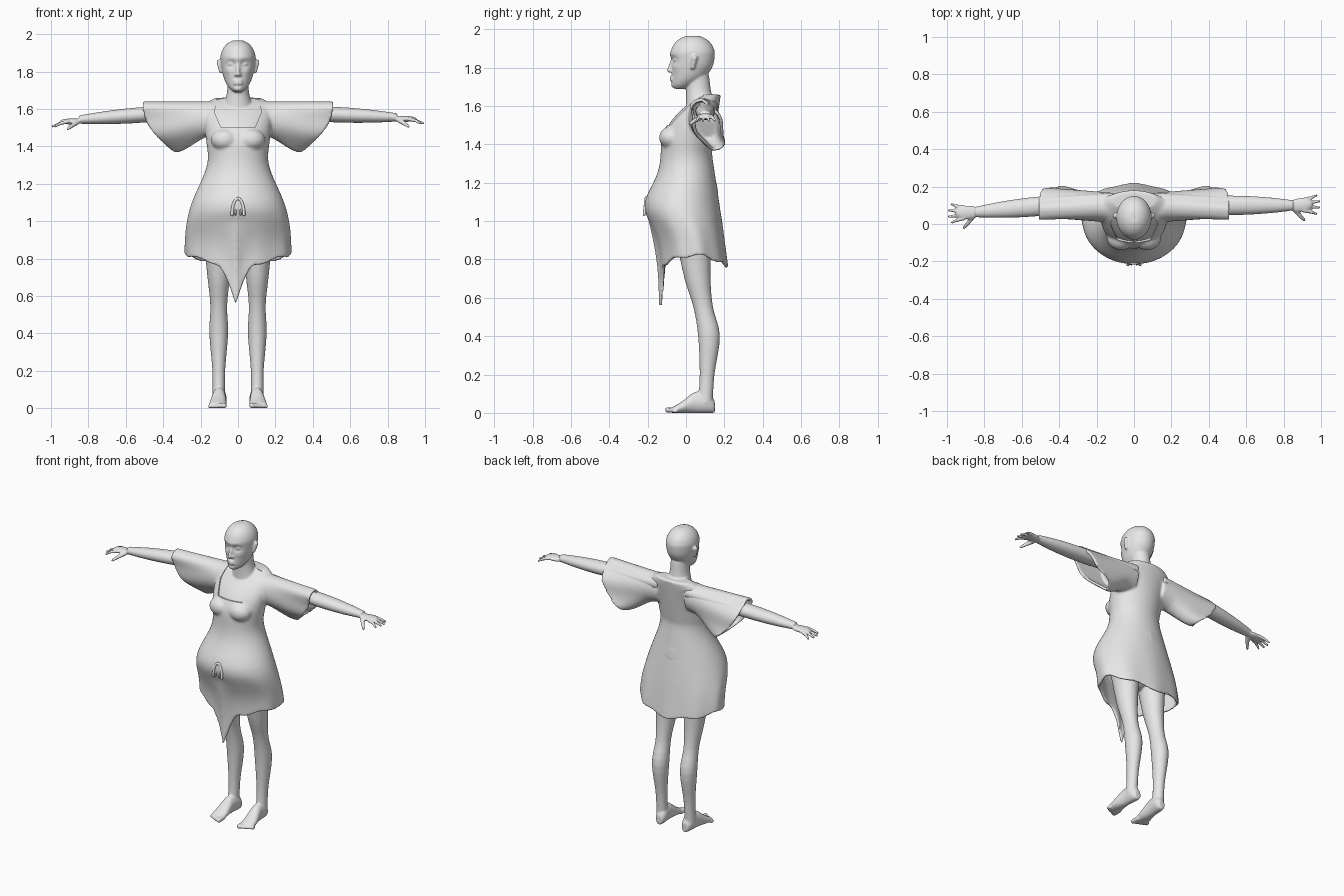
import bpy, bmesh
from math import sin, cos, pi, exp
from mathutils import Vector, Matrix

cube = bpy.data.objects.get("Cube")
if cube:
    bpy.data.objects.remove(cube)
shade = .8
clay = bpy.data.materials.new("plain_grey")
clay.use_nodes = True
clay.diffuse_color = (shade, shade, shade, 1)
clay.node_tree.nodes["Principled BSDF"].inputs["Base Color"].default_value = clay.diffuse_color

def bump(value, centre, spread):
    """Bell curve used for every swelling and dent."""
    return exp(-((value - centre) / spread) ** 2)

def spline(rings, steps=4):
    """Smooth in-between rings (Catmull-Rom)."""
    out = []
    last = len(rings) - 1
    for i in range(last):
        before, here, there, after = (Vector(rings[max(0, min(last, i + k))]) for k in range(-1, 3))
        for step in range(steps):
            t = step / steps
            leave, arrive = (there - before) / 2, (after - here) / 2
            out.append(here.lerp(there, t * t * (3 - 2 * t)) + leave * (t * (1 - t) ** 2) - arrive * (t * t * (1 - t)))
    return out + [Vector(rings[-1])]

def loft(bm, axis, rings, side=1, warp=None, wall=0, segments=64):
    """Closed loft of ellipses along an axis; a wall thickness hollows out the far half."""
    path = [(ring, 0) for ring in spline(rings)]
    if wall:
        path += [(ring, wall) for ring, _ in reversed(path[len(path) // 2:])]
    loops = []
    for (t, a, b, radius_a, radius_b), inset in path:
        loop = []
        for i in range(segments):
            angle = 2 * pi * i / segments
            u = a + (radius_a - inset) * cos(angle)
            v = b + (radius_b - inset) * sin(angle)
            point = Vector({"x": (t, u, v), "y": (u, t, v), "z": (u, v, t)}[axis])
            if warp:
                warp(point, t, angle)
            point.x *= side
            loop.append(bm.verts.new(point))
        loops.append(loop)
    for lower, upper in zip(loops, loops[1:]):
        for i in range(segments):
            bm.faces.new((lower[i - 1], lower[i], upper[i], upper[i - 1]))
    bm.faces.new(loops[0])
    bm.faces.new(loops[-1])

def ball(bm, centre, size):
    matrix = Matrix.Translation(centre) @ Matrix.Diagonal((*size, 1))
    bmesh.ops.create_uvsphere(bm, u_segments=24, v_segments=16, radius=1, matrix=matrix)

def rod(bm, points, start, end):
    """Tapered segments with round joints, for fingers, toes and trims."""
    points = [Vector(p) for p in points]
    count = len(points) - 1
    radii = [start + (end - start) * i / count for i in range(count + 1)]
    for point, radius in zip(points, radii):
        ball(bm, point, (radius, radius, radius))
    for i in range(count):
        span = points[i + 1] - points[i]
        matrix = Matrix.Translation(points[i] + span / 2) @ span.to_track_quat("Z", "Y").to_matrix().to_4x4()
        bmesh.ops.create_cone(bm, cap_ends=True, segments=16, radius1=radii[i], radius2=radii[i + 1],
                              depth=span.length, matrix=matrix)

def finish(bm, name):
    bmesh.ops.recalc_face_normals(bm, faces=bm.faces)
    mesh = bpy.data.meshes.new(name)
    bm.to_mesh(mesh)
    bm.free()
    mesh.materials.append(clay)
    part = bpy.data.objects.new(name, mesh)
    bpy.context.collection.objects.link(part)
    return part

def blend(part, voxel, passes):
    """Fuse the overlapping volumes into one soft, light skin."""
    remesh = part.modifiers.new("fuse", "REMESH")
    remesh.mode, remesh.voxel_size, remesh.use_smooth_shade = "VOXEL", voxel, True
    soften = part.modifiers.new("soften", "SMOOTH")
    soften.factor, soften.iterations = .5, passes
    part.modifiers.new("lighten", "DECIMATE").ratio = .4

def upright(rows):
    """Rows of height, front, back, half width become rings."""
    return [(z, 0, (front + back) / 2, width, (back - front) / 2) for z, front, back, width in rows]

def trunk(z, shrink=0):
    """Silhouette of the dress at a height: belly, waist, shoulders."""
    waist = 1.35
    front = -.13 - .085 * bump(z, 1.08, .14) + 3 * max(0, z - 1.4) ** 2
    back = .135 + .15 * abs(z - waist)
    width = .16 + (.12 * (z - waist) if z > waist else .125 * (1 - bump(z, waist, .23)))
    width = min(width, .1 + 2 * (1.67 - z))
    return z, front + shrink, back - shrink, width - shrink

# Body
bm = bmesh.new()
loft(bm, "z", upright([trunk(1.66 - i / 30, .009) for i in range(12)]))
ball(bm, (0, .04, 1.1), (.16, .13, .25))
loft(bm, "z", upright([(1.58, 0, .15, .09), (1.68, 0, .13, .06), (1.76, 0, .12, .055)]))

def carve_face(point, t, angle):
    if sin(angle) < 0:
        x, z = abs(point.x), point.z
        point.y += .016 * bump(x, .036, .022) * bump(z, 1.84, .017)
        point.y -= .006 * bump(x, 0, .06) * bump(z, 1.87, .012)
        point.y -= .006 * bump(x, .055, .02) * bump(z, 1.8, .02)

dome = [pi / 2 * i / 6 for i in range(6)]
skull = [(1.87 + .1 * sin(a), .035 - .115 * cos(a), .035 + .115 * cos(a), .094 * cos(a)) for a in dome]
jaw = [(1.69, -.06, 0, .022), (1.71, -.074, .04, .045), (1.75, -.074, .1, .07), (1.81, -.075, .14, .087)]
loft(bm, "z", upright(jaw + skull), warp=carve_face)
# Nose, mouth and chin
rod(bm, [(0, -.07, 1.845), (0, -.089, 1.785)], .008, .011)
for z in (1.736, 1.75):
    ball(bm, (0, -.074, z), (.025, .012, .006))
ball(bm, (0, -.062, 1.71), (.024, .016, .015))
for side in (-1, 1):
    # Eye, nostril and ear
    ball(bm, (side * .036, -.052, 1.84), (.017, .014, .009))
    ball(bm, (side * .012, -.078, 1.783), (.008, .01, .008))
    rod(bm, [(side * .092, .035, 1.8), (side * .1, .045, 1.85)], .01, .015)
    # Arm and palm
    arm = []
    for i in range(9):
        x = .1 + .75 * i / 8
        radius = .052 - .2 * max(0, x - .5) ** 2
        arm.append((x, .12 - .045 * x, 1.6 - .06 * x, radius, .8 * radius))
    loft(bm, "x", arm, side)
    ball(bm, (side * .89, .082, 1.54), (.065, .037, .016))
    # Fingers spread like a fan, with the thumb forward
    for k in range(4):
        spread = k - 1.5
        reach = 1 - .008 * spread ** 2
        rod(bm, [(side * .91, .08 + .02 * spread, 1.54), (side * .95, .08 + .026 * spread, 1.53),
                 (side * (reach - .007), .08 + .033 * spread, 1.515)], .011, .007)
    rod(bm, [(side * .86, .06, 1.535), (side * .89, .022, 1.515), (side * .91, 0, 1.5)], .014, .008)
    # Leg
    leg = [(.9, .04, .08), (.7, .06, .06), (.55, .09, .045), (.4, .12, .05), (.2, .11, .034), (.05, .1, .034)]
    loft(bm, "z", [(z, .103, y, r, 1.13 * r) for z, y, r in leg], side)
    # Foot and toes
    foot = [(.15, .06, .02), (.12, .1, .035), (.05, .11, .036), (-.02, .06, .045), (-.07, .03, .045)]
    loft(bm, "y", [(y, .105 - .07 * y, top / 2, width, top / 2) for y, top, width in foot], side)
    for k in range(5):
        x, radius = .075 + .019 * k, .015 - .0015 * k
        rod(bm, [(side * x, -.05, radius), (side * x, -.095 + .008 * k, radius)], radius, radius)
# The arms are not quite level with each other
for vert in bm.verts:
    beyond = max(0, abs(vert.co.x) - .45) * (1 if vert.co.x > 0 else -1)
    vert.co += Vector((0, .045, .015)) * beyond
blend(finish(bm, "body"), .0062, 2)

# Dress
bm = bmesh.new()

def drape(point, t, angle):
    """Folds, a front ridge, and a wavy hem with a pointed tail."""
    low = max(0, 1.07 - t) * 4
    fold = 1 + .014 * low * sin(9 * angle)
    point.x *= fold
    point.y *= fold
    drop = .02 * cos(angle) ** 2 - .035 * sin(angle) ** 2 + .008 * sin(7 * angle)
    if sin(angle) < 0:
        offset = abs(point.x + .012)
        point.y -= .012 * min(1, low) * bump(offset, 0, .025)
        drop -= .225 * max(0, 1 - offset / .1) ** 1.6
    point.z += drop * max(0, 1 - t) * 5

def flare(point, t, angle):
    """Slanted, sagging sleeve opening."""
    k = max(0, t - .18) * 4
    point.x += k * (.085 * sin(angle) + .05 * cos(angle) ** 2)
    point.y += k * (.008 * sin(5 * angle) - .045 * sin(angle))

loft(bm, "z", upright([trunk(1.66 - .86 * i / 20) for i in range(21)]), warp=drape, wall=.018, segments=120)
sleeve = []
for i in range(11):
    k = i / 10
    height = .09 + .047 * k * k * (3 - 2 * k)
    sleeve.append((.1 + .325 * k, .085 + .03 * k, 1.64 - height, .08, height))
for side in (-1, 1):
    loft(bm, "x", sleeve, side, warp=flare, wall=.017)
    # Bust
    ball(bm, (side * .07, -.075, 1.435), (.075, .065, .06))
dress = finish(bm, "dress")
blend(dress, .0078, 4)
# Square neckline
bm = bmesh.new()
half = [(.09, 1.5), (.125, 1.58), (.1, 1.75)]
outline = half + [(-x, z) for x, z in reversed(half)]
panel = bm.faces.new([bm.verts.new((x, -.4, z)) for x, z in outline])
moved = bmesh.ops.extrude_face_region(bm, geom=[panel])["geom"]
bmesh.ops.translate(bm, vec=(0, .49, 0), verts=[g for g in moved if isinstance(g, bmesh.types.BMVert)])
cutter = finish(bm, "neckline_cutter")
cutter.hide_render = cutter.hide_viewport = True
neckline = dress.modifiers.new("neckline", "BOOLEAN")
neckline.operation, neckline.solver, neckline.object = "DIFFERENCE", "EXACT", cutter
# Arched belly ornament
bm = bmesh.new()
steps = [pi * i / 12 for i in range(13)]
for width, thick in ((.032, .008), (.014, .005)):
    rod(bm, [(width * cos(a), -.218 + .01 * sin(a), 1.035 + 2.7 * width * sin(a)) for a in steps], thick, thick)
blend(finish(bm, "belly_ornament"), .003, 1)
